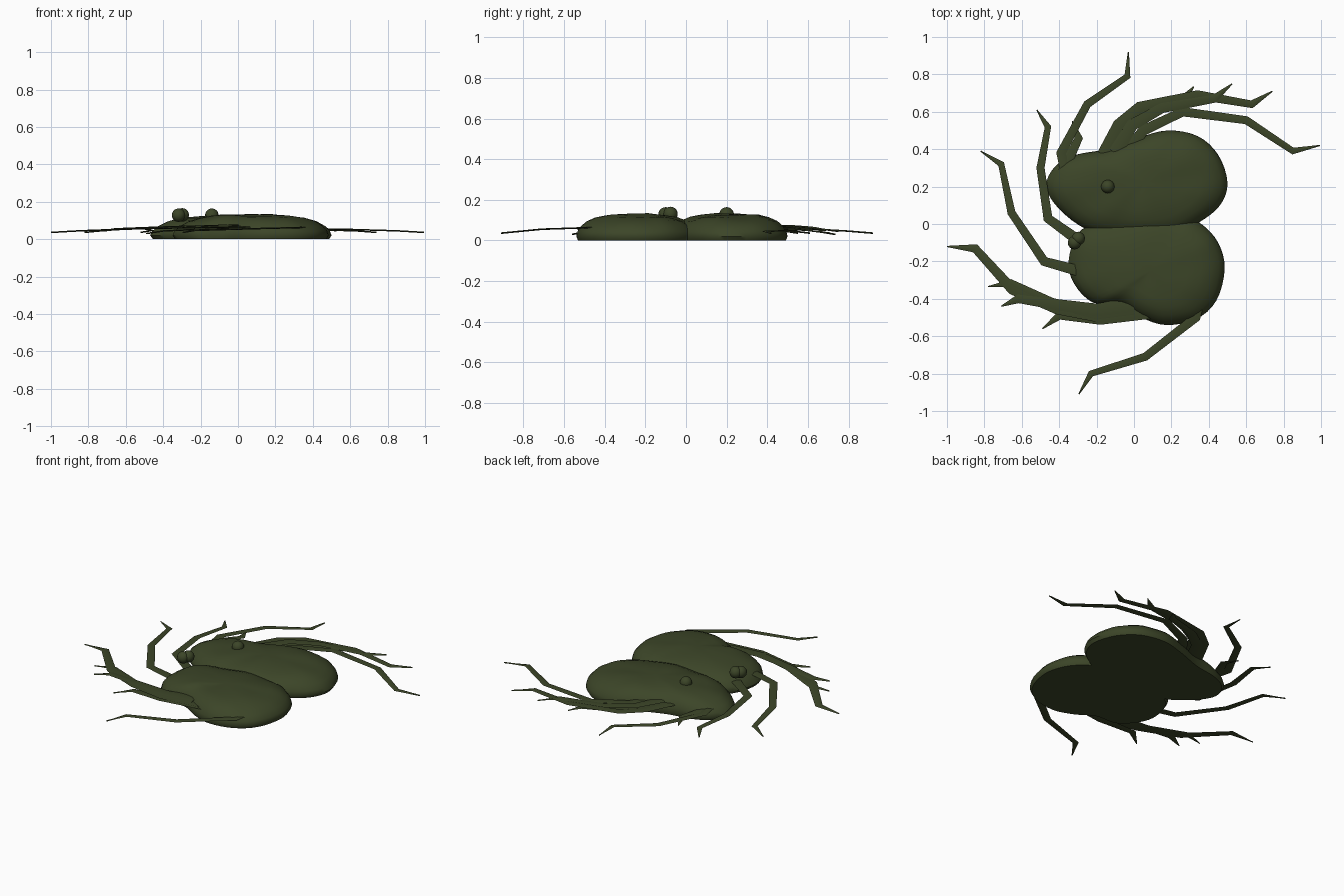
import bpy, bmesh
from mathutils import Vector, noise

cube = bpy.data.objects.get("Cube")
if cube:
    bpy.data.objects.remove(cube, do_unlink=True)

olive = bpy.data.materials.new("dark olive")
olive.use_nodes = True
olive.diffuse_color = (0.045, 0.06, 0.021, 1)
olive.node_tree.nodes["Principled BSDF"].inputs["Base Color"].default_value = olive.diffuse_color


def finish(name, bm, angle):
    bmesh.ops.recalc_face_normals(bm, faces=bm.faces)
    mesh = bpy.data.meshes.new(name)
    bm.to_mesh(mesh)
    bm.free()
    mesh.materials.append(olive)
    obj = bpy.data.objects.new(name, mesh)
    bpy.context.collection.objects.link(obj)
    bpy.context.view_layer.objects.active = obj
    obj.select_set(True)
    bpy.ops.object.shade_smooth_by_angle(angle=angle)
    obj.select_set(False)


def smooth_loop(points, steps=4):
    """Closed Catmull-Rom curve through the points."""
    p = [Vector(q) for q in points]
    n, out = len(p), []
    for i in range(n):
        a, b, c, d = p[i - 1], p[i], p[(i + 1) % n], p[(i + 2) % n]
        for k in range(steps):
            t = k / steps
            out.append(0.5 * (2 * b + (c - a) * t + (2 * a - 5 * b + 4 * c - d) * t ** 2
                              + (3 * b - a - 3 * c + d) * t ** 3))
    return out


# Domed body lobes: an outline shrunk towards its centre ring by ring
DOME = [(0.97, 0), (1, 0.02), (0.98, 0.045), (0.92, 0.072), (0.82, 0.096),
        (0.68, 0.113), (0.5, 0.124), (0.25, 0.13)]


def lobe(name, centre, outline):
    bm = bmesh.new()
    centre = Vector(centre)
    loop = smooth_loop(outline)
    rings = []
    for s, z in DOME:
        ring = []
        for q in loop:
            x, y = centre + (q - centre) * s
            bump = noise.noise((x * 7, y * 7, 0)) * 0.009 if z > 0.03 else 0
            ring.append(bm.verts.new((x, y, z + bump)))
        rings.append(ring)
    n = len(loop)
    for low, high in zip(rings, rings[1:]):
        for i in range(n):
            j = (i + 1) % n
            bm.faces.new((low[i], low[j], high[j], high[i]))
    top = bm.verts.new((*centre, 0.131))
    for i in range(n):
        bm.faces.new((rings[-1][i], rings[-1][(i + 1) % n], top))
    bm.faces.new(rings[0])
    finish(name, bm, 0.9)


lobe("rear_body", (0.06, 0.22), [
    (-0.47, 0.2), (-0.42, 0.31), (-0.31, 0.37), (-0.15, 0.4), (0.02, 0.46), (0.18, 0.5),
    (0.34, 0.47), (0.45, 0.37), (0.5, 0.22), (0.46, 0.1), (0.35, 0.01), (0.2, -0.06),
    (-0.05, -0.07), (-0.25, -0.03), (-0.4, 0.08)])
lobe("front_body", (0.09, -0.25), [
    (-0.35, -0.2), (-0.3, -0.05), (-0.18, 0.01), (0.05, 0.05), (0.25, 0.04), (0.36, 0),
    (0.45, -0.1), (0.485, -0.24), (0.44, -0.41), (0.33, -0.51), (0.17, -0.54),
    (0.04, -0.5), (-0.08, -0.43), (-0.22, -0.42), (-0.32, -0.32)])

# Eyes
for name, centre in (("rear_eye", (-0.14, 0.2, 0.128)), ("front_eye", (-0.318, -0.1, 0.128)),
                     ("inner_front_eye", (-0.298, -0.077, 0.13))):
    bm = bmesh.new()
    bmesh.ops.create_uvsphere(bm, u_segments=16, v_segments=10, radius=0.036)
    bmesh.ops.translate(bm, verts=bm.verts, vec=centre)
    finish(name, bm, 0.9)


# Legs: thin jointed blades narrowing and sinking from the body to a pointed tip
def leg(name, path, width=0.06, lift=0.066):
    bm = bmesh.new()
    pts = [Vector(p) for p in path]
    last = len(pts) - 1
    rings = []
    for i, p in enumerate(pts):
        t = i / last
        before = (p - pts[i - 1]).normalized() if i else Vector((0, 0))
        after = (pts[i + 1] - p).normalized() if i < last else Vector((0, 0))
        along = (before + after).normalized()
        w = width * (1 - 0.55 * t) / 2 if i < last else 0.003
        side = Vector((-along.y, along.x)) * w
        z = lift - 0.03 * t ** 1.5
        ring = [bm.verts.new((*(p + side * s), z + h))
                for s, h in ((1, 0), (0, 0.004), (-1, 0), (0, -0.004))]
        rings.append(ring)
    for a, b in zip(rings, rings[1:]):
        for k in range(4):
            m = (k + 1) % 4
            bm.faces.new((a[k], a[m], b[m], b[k]))
    bm.faces.new(rings[0])
    bm.faces.new(rings[-1])
    finish(name, bm, 0.5)


leg("rear_upright_leg", [(-0.36, 0.26), (-0.39, 0.38), (-0.25, 0.64), (-0.035, 0.79), (-0.03, 0.92)])
leg("rear_short_leg", [(-0.38, 0.25), (-0.35, 0.35), (-0.295, 0.46), (-0.33, 0.55)], 0.07)
leg("middle_inner_leg", [(-0.28, -0.1), (-0.46, 0.03), (-0.5, 0.3), (-0.46, 0.52), (-0.52, 0.61)])
leg("middle_outer_leg", [(-0.26, -0.26), (-0.48, -0.2), (-0.655, 0.06), (-0.71, 0.32), (-0.82, 0.39)])
leg("front_long_leg", [(0.1, -0.45), (-0.18, -0.49), (-0.41, -0.45), (-0.65, -0.35), (-0.85, -0.13), (-1, -0.12)], 0.085)
leg("front_second_leg", [(0.1, -0.47), (-0.18, -0.51), (-0.4, -0.49), (-0.49, -0.56)], 0.07, 0.06)
leg("front_third_leg", [(0, -0.43), (-0.2, -0.46), (-0.42, -0.43), (-0.62, -0.4), (-0.71, -0.44)], 0.08, 0.075)
leg("front_fourth_leg", [(0, -0.45), (-0.2, -0.48), (-0.44, -0.42), (-0.66, -0.315), (-0.78, -0.335)], 0.07, 0.07)
leg("front_rear_leg", [(0.35, -0.4), (0.33, -0.5), (0.06, -0.71), (-0.23, -0.8), (-0.295, -0.91)])
leg("rear_long_leg", [(-0.04, 0.38), (0.05, 0.5), (0.26, 0.6), (0.6, 0.555), (0.85, 0.39), (0.995, 0.42)], 0.065)
leg("rear_second_leg", [(-0.16, 0.37), (-0.08, 0.53), (0.03, 0.625), (0.34, 0.69), (0.63, 0.64), (0.74, 0.71)], 0.075)
leg("rear_third_leg", [(-0.1, 0.38), (-0.01, 0.53), (0.15, 0.62), (0.43, 0.67), (0.525, 0.75)], 0.075, 0.075)
leg("rear_fourth_leg", [(-0.13, 0.37), (-0.05, 0.51), (0.07, 0.6), (0.27, 0.67), (0.32, 0.735)], 0.08, 0.06)
